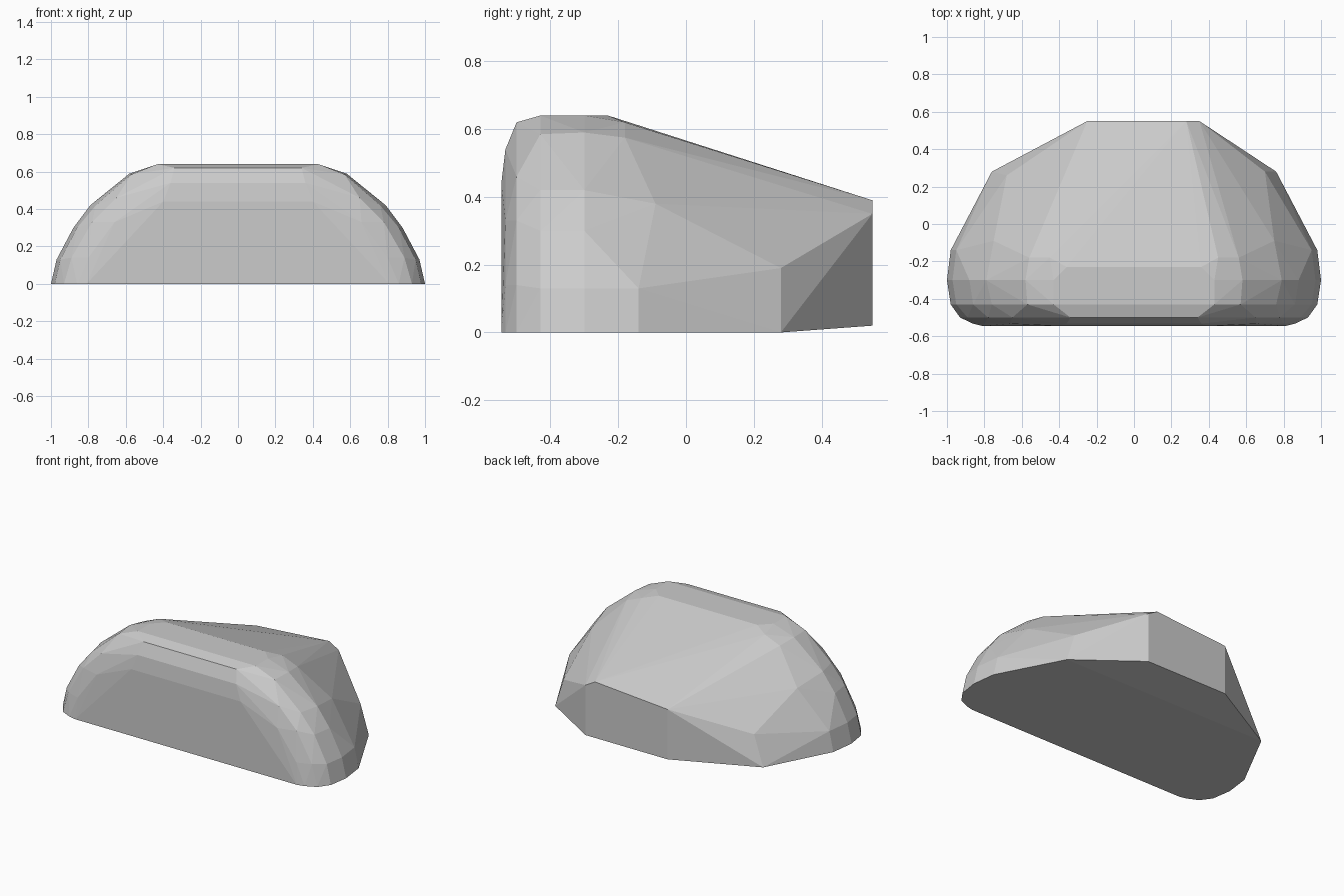
import bpy, bmesh

if "Cube" in bpy.data.objects:
    bpy.data.objects.remove(bpy.data.objects["Cube"])

# Half arches across the body, front to back: y, then (x, z) points
ARCHES = [
    (-0.545, [(0.81, 0), (0.40, 0.44)]),
    (-0.533, [(0.86, 0), (0.80, 0.14), (0.66, 0.33), (0.36, 0.54)]),
    (-0.50, [(0.93, 0), (0.89, 0.14), (0.78, 0.33), (0.65, 0.46), (0.34, 0.62)]),
    (-0.43, [(0.98, 0), (0.95, 0.13), (0.86, 0.30), (0.76, 0.42), (0.57, 0.585), (0.43, 0.64)]),
    (-0.30, [(1.0, 0), (0.97, 0.13), (0.88, 0.30), (0.79, 0.42), (0.58, 0.59), (0.43, 0.64)]),
    (-0.23, [(0.36, 0.64)]),
    (-0.18, [(0.56, 0.575), (0.45, 0.62)]),
    (-0.14, [(0.98, 0), (0.95, 0.13)]),
    (-0.09, [(0.75, 0.38)]),
]

# Chamfered tail, slightly uneven left to right
TAIL = [
    (0.76, 0.28, 0), (0.70, 0.28, 0.19), (0.35, 0.55, 0.02), (0.35, 0.55, 0.35),
    (0.28, 0.55, 0.39), (-0.25, 0.55, 0.35), (-0.25, 0.55, 0.02),
    (-0.76, 0.28, 0), (-0.68, 0.26, 0.19),
]


def hull_object(name, points):
    bm = bmesh.new()
    for p in points:
        bm.verts.new(p)
    res = bmesh.ops.convex_hull(bm, input=bm.verts[:])
    loose = {e for e in res["geom_interior"] + res["geom_unused"]
             if isinstance(e, bmesh.types.BMVert)}
    bmesh.ops.delete(bm, geom=list(loose), context="VERTS")
    # Merge coplanar triangles into clean flat facets
    bmesh.ops.dissolve_limit(bm, angle_limit=0.01, verts=bm.verts[:], edges=bm.edges[:])
    bmesh.ops.recalc_face_normals(bm, faces=bm.faces[:])
    mesh = bpy.data.meshes.new(name)
    bm.to_mesh(mesh)
    bm.free()
    obj = bpy.data.objects.new(name, mesh)
    bpy.context.collection.objects.link(obj)
    return obj


# Faceted shell: mirrored arches closed by the tail
points = [(s * x, y, z) for y, arch in ARCHES for x, z in arch for s in (1, -1)]
hull_object("faceted_shell", points + TAIL)
